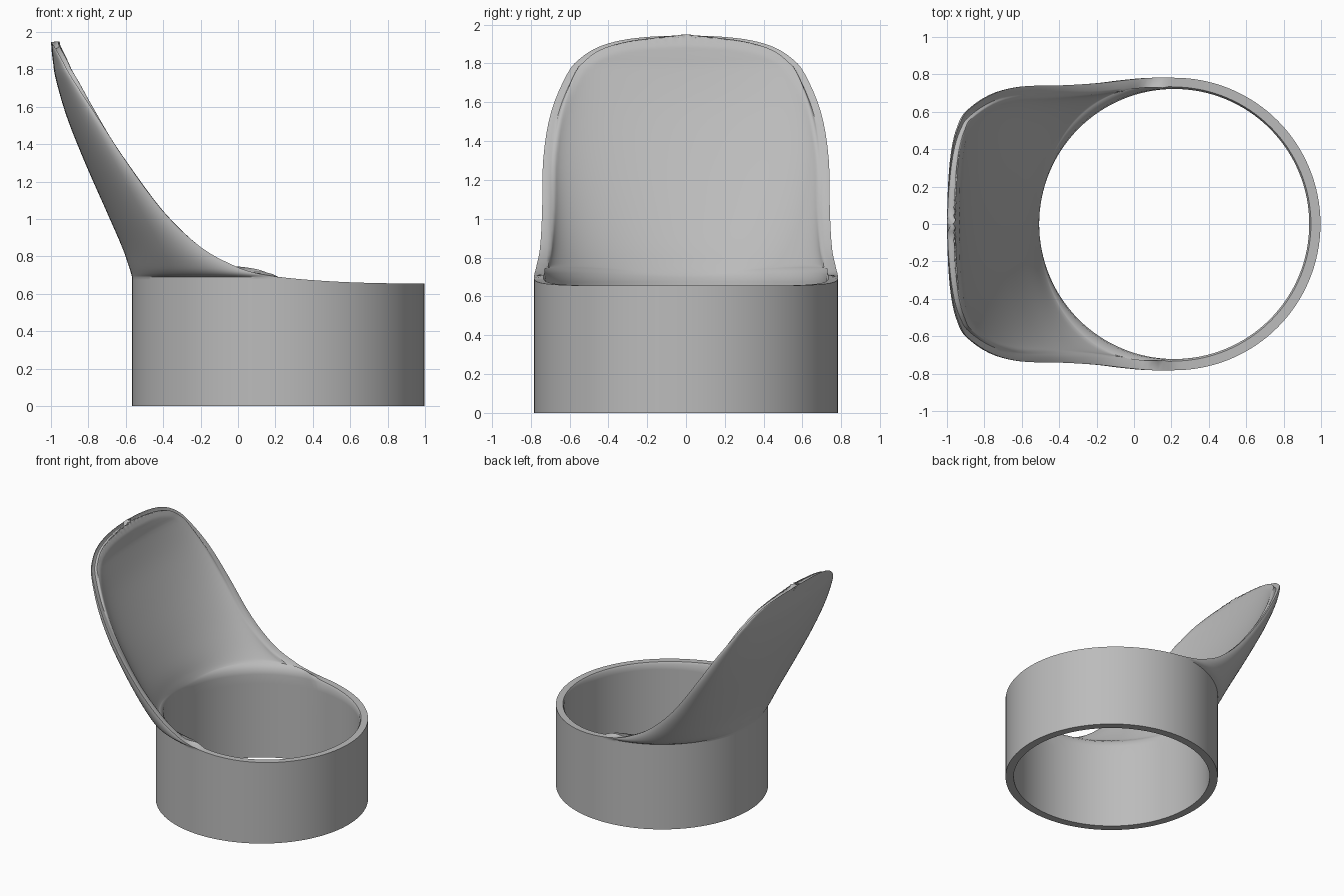
import bpy, bmesh, math
from mathutils import Vector, kdtree

cube = bpy.data.objects.get("Cube")
if cube:
    bpy.data.objects.remove(cube, do_unlink=True)

CX, R, WALL = 0.215, 0.782, 0.06      # ring centre, outer radius, wall thickness
N, SUB = 128, 4                       # columns round the ring, rows per profile step

# Wing sections: height, rim x, rim half width, back x
profile = [Vector(p) for p in (
    (0.69, CX, R, -0.567),
    (0.71, 0.10, 0.782, -0.572),
    (0.75, -0.02, 0.772, -0.585),
    (0.85, -0.20, 0.752, -0.62),
    (1.04, -0.40, 0.741, -0.703),
    (1.31, -0.60, 0.735, -0.822),
    (1.55, -0.755, 0.695, -0.917),
    (1.75, -0.885, 0.61, -0.975),
    (1.83, -0.93, 0.54, -0.988),
    (1.885, -0.96, 0.45, -0.995),
    (1.92, -0.98, 0.33, -0.998),
    (1.938, -0.993, 0.18, -0.999),
    (1.945, -1.0, 0.0, -1.0))]


def spline(points, sub):
    """Smooth curve through the points."""
    ext = [2 * points[0] - points[1]] + points + [2 * points[-1] - points[-2]]
    out = []
    for a, b, c, d in zip(ext, ext[1:], ext[2:], ext[3:]):
        for k in range(sub):
            t = k / sub
            out.append(b + (c - a) * t / 2 + (2 * a - 5 * b + 4 * c - d) * t * t / 2
                       + (3 * b - a - 3 * c + d) * t ** 3 / 2)
    return out + [points[-1]]


sections = spline(profile, SUB)
bm = bmesh.new()

# Ring wall, with a gently rising rim on the front half
columns, rim = [], []
for i in range(N):
    a = 2 * math.pi * i / N
    x, y = CX + R * math.cos(a), R * math.sin(a)
    top = 0.655 + 0.035 * (1 - max(0, math.cos(a))) ** 2.5
    heights = (0, 0.015, 0.3, 0.6, top - 0.015, top)
    columns.append([bm.verts.new((x, y, z)) for z in heights])
    if math.cos(a) > -1e-6:
        rim.append(columns[-1][-1])
for i in range(N):
    p, q = columns[i], columns[(i + 1) % N]
    for r in range(len(p) - 1):
        bm.faces.new((p[r], q[r], q[r + 1], p[r + 1]))

# Flared wing rising from the back half, lofted from half ellipses
back = range(N // 4, 3 * N // 4 + 1)
row = [columns[i][-1] for i in back]
for z, xr, yr, xb in sections[1:-1]:
    new = []
    for i in back:
        a = 2 * math.pi * i / N
        new.append(bm.verts.new((xr + (xr - xb) * math.cos(a), yr * math.sin(a), z)))
    for k in range(len(row) - 1):
        bm.faces.new((row[k], row[k + 1], new[k + 1], new[k]))
    rim += [new[0], new[-1]]
    row = new
z, xr, yr, xb = sections[-1]
tip = bm.verts.new((xr, 0, z))
rim.append(tip)
for k in range(len(row) - 1):
    bm.faces.new((row[k], row[k + 1], tip))

# Wall thickness eases off towards the rim
tree = kdtree.KDTree(len(rim))
for k, v in enumerate(rim):
    tree.insert(v.co, k)
tree.balance()
weights = []
for v in bm.verts:
    dist = tree.find(v.co)[2]
    rise = min(1, max(0, (v.co.z - 0.66) / 0.35))
    low, reach = 0.85 - 0.4 * rise, 0.015 + 0.05 * rise
    weights.append(min(1, low + (1 - low) * math.sqrt(dist / reach)))

mesh = bpy.data.meshes.new("flared_collar")
bm.to_mesh(mesh)
bm.free()
collar = bpy.data.objects.new("flared_collar", mesh)
bpy.context.collection.objects.link(collar)
group = collar.vertex_groups.new(name="wall_thickness")
for k, w in enumerate(weights):
    group.add([k], w, 'REPLACE')

# Single grey material
grey = bpy.data.materials.new("plain_grey")
grey.use_nodes = True
colour = (0.5, 0.5, 0.5, 1)
grey.diffuse_color = colour
grey.node_tree.nodes["Principled BSDF"].inputs["Base Color"].default_value = colour
mesh.materials.append(grey)

# Give the shell its thickness inwards
solid = collar.modifiers.new("wall", 'SOLIDIFY')
solid.thickness = WALL
solid.offset = -1
solid.vertex_group = group.name

bpy.ops.object.select_all(action='DESELECT')
collar.select_set(True)
bpy.context.view_layer.objects.active = collar
bpy.ops.object.modifier_apply(modifier=solid.name)
bpy.ops.object.shade_smooth_by_angle(angle=math.radians(40))
